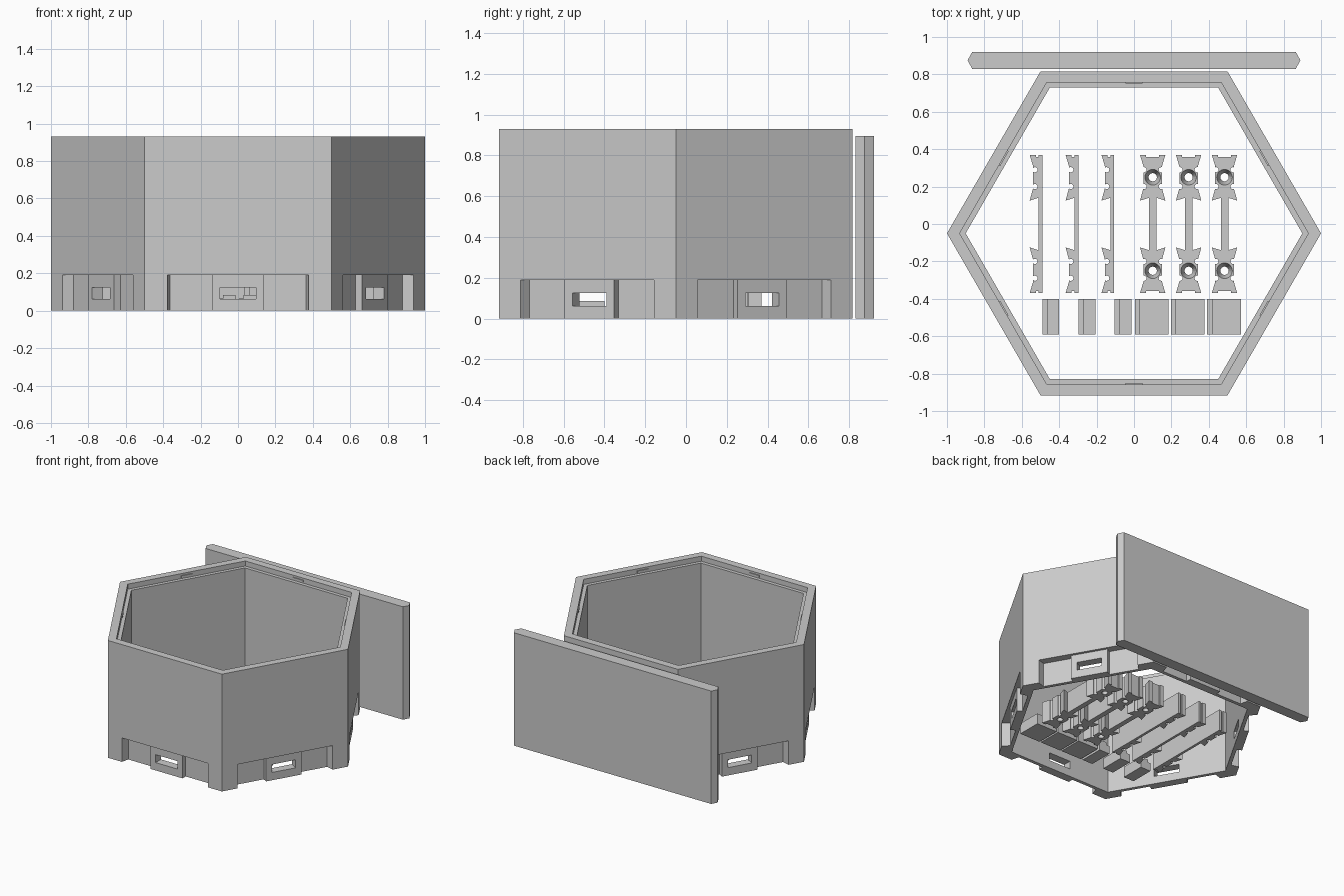
import bpy, bmesh
from math import pi
from mathutils import Matrix, Vector

old = bpy.data.objects.get("Cube")
if old:
    bpy.data.objects.remove(old, do_unlink=True)

grey = bpy.data.materials.new("plain grey")
grey.use_nodes = True
grey.diffuse_color = (0.6, 0.6, 0.6, 1)
grey.node_tree.nodes["Principled BSDF"].inputs["Base Color"].default_value = (0.6, 0.6, 0.6, 1)

CENTRE_Y = -0.05
APOTHEM = 0.866
HEIGHT = 0.93


def make(name, bm):
    bmesh.ops.recalc_face_normals(bm, faces=bm.faces)
    mesh = bpy.data.meshes.new(name)
    bm.to_mesh(mesh)
    bm.free()
    mesh.materials.append(grey)
    obj = bpy.data.objects.new(name, mesh)
    bpy.context.collection.objects.link(obj)
    return obj


def prism(bm, outline, z0, z1, matrix=Matrix()):
    """Extrude a plan outline between two heights."""
    low = [bm.verts.new(matrix @ Vector((x, y, z0))) for x, y in outline]
    high = [bm.verts.new(matrix @ Vector((x, y, z1))) for x, y in outline]
    n = len(outline)
    bm.faces.new(low[::-1])
    bm.faces.new(high)
    for i in range(n):
        j = (i + 1) % n
        bm.faces.new((low[i], low[j], high[j], high[i]))


def rect(x0, x1, y0, y1):
    return [(x0, y0), (x1, y0), (x1, y1), (x0, y1)]


def mirrored(points):
    """Close a left-hand outline with its mirror image."""
    return points + [(-x, y) for x, y in reversed(points)]


def cut(obj, bm):
    """Subtract the cutter mesh for good, then drop the cutter."""
    cutter = make("cutter", bm)
    cutter.hide_render = True
    mod = obj.modifiers.new("cut", "BOOLEAN")
    mod.operation = "DIFFERENCE"
    mod.solver = "EXACT"
    mod.object = cutter
    bpy.context.view_layer.objects.active = obj
    bpy.ops.object.modifier_apply(modifier=mod.name)
    bpy.data.objects.remove(cutter, do_unlink=True)


def sides():
    for k in range(6):
        yield Matrix.Translation((0, CENTRE_Y, 0)) @ Matrix.Rotation(k * pi / 3, 4, "Z")


# Hexagonal wall with a stepped ledge inside the rim
bm = bmesh.new()
section = [(1, 0), (1, HEIGHT), (0.932, HEIGHT), (0.932, 0.89), (0.9, 0.89), (0.9, 0)]
rings = [[bm.verts.new(m @ Vector((r, 0, z))) for r, z in section] for m in sides()]
for a, b in zip(rings, rings[1:] + rings[:1]):
    for i in range(len(section)):
        j = (i + 1) % len(section)
        bm.faces.new((a[i], b[i], b[j], a[j]))
wall = make("hexagonal_wall", bm)

# Foot recess on each side, with a shallower block in the middle
d = -APOTHEM
recess = mirrored([(-0.38, d - 0.05), (-0.378, d), (-0.363, d + 0.06),
                   (-0.14, d + 0.06), (-0.14, d + 0.02)])
bm = bmesh.new()
for m in sides():
    prism(bm, recess, -0.05, 0.19, m)
cut(wall, bm)

# Window through each middle block
bm = bmesh.new()
for m in sides():
    prism(bm, rect(-0.095, 0.095, d - 0.03, d + 0.15), 0.062, 0.125, m)
cut(wall, bm)

# Small catches under the rim
bm = bmesh.new()
for m in sides():
    prism(bm, rect(-0.045, 0.045, -0.81, -0.8), 0.9, 0.915, m)
make("rim_catches", bm)

# Upright cover panel with pointed ends
bm = bmesh.new()
prism(bm, mirrored([(-0.865, 0.83), (-0.89, 0.875), (-0.865, 0.92)]), 0, 0.895)
make("cover_panel", bm)

# Clips: two waisted pads joined by a thin neck
CLIP_TOP = 0.17
edge = [(-0.035, 0.37), (-0.068, 0.37), (-0.05, 0.31), (-0.05, 0.19),
        (-0.068, 0.125), (-0.02, 0.14)]
left = edge + [(x, -y) for x, y in reversed(edge)]


def cylinders(spots, r_low, r_high, z0, z1, sides_count=24):
    bm = bmesh.new()
    for x, y in spots:
        bmesh.ops.create_cone(bm, cap_ends=True, segments=sides_count, radius1=r_low,
                              radius2=r_high, depth=z1 - z0,
                              matrix=Matrix.Translation((x, y, (z0 + z1) / 2)))
    return bm


pin_y = [s * y for s in (-1, 1) for y in (0.2, 0.29)]
bm = bmesh.new()
prism(bm, mirrored([(-0.035, 0.358)] + left + [(-0.035, -0.358)]), 0, CLIP_TOP)
full = make("full_clip", bm)
cut(full, cylinders([(x, y) for x in (-0.046, 0.046) for y in pin_y],
                    0.014, 0.014, -0.05, 0.3, 16))
bolts = [(0, -0.25), (0, 0.25)]
cut(full, cylinders(bolts, 0.022, 0.022, -0.05, 0.3))
cut(full, cylinders(bolts, 0.022, 0.042, 0.1, CLIP_TOP + 0.001))

bm = bmesh.new()
prism(bm, [(0, 0.37), (-0.02, 0.37), (-0.02, 0.358), (-0.035, 0.358)] + left
      + [(-0.035, -0.358), (-0.02, -0.358), (-0.02, -0.37), (0, -0.37)], 0, CLIP_TOP)
half = make("half_clip", bm)
cut(half, cylinders([(-0.04, y) for y in pin_y], 0.014, 0.014, -0.05, 0.3, 16))

for clip, start in ((full, 0.1), (half, -0.49)):
    for i in range(3):
        obj = clip if i == 0 else clip.copy()
        if i:
            bpy.context.collection.objects.link(obj)
        obj.location = (start + 0.192 * i, 0, 0)

# Stepped blocks in front of the clips
for name, start, width in (("wide_block", 0.005, 0.18), ("narrow_block", -0.49, 0.09)):
    for i in range(3):
        x = start + 0.193 * i
        bm = bmesh.new()
        prism(bm, rect(x, x + 0.025, -0.59, -0.4), 0, 0.065)
        prism(bm, rect(x + 0.025, x + width, -0.59, -0.4), 0, 0.085)
        make(name, bm)
